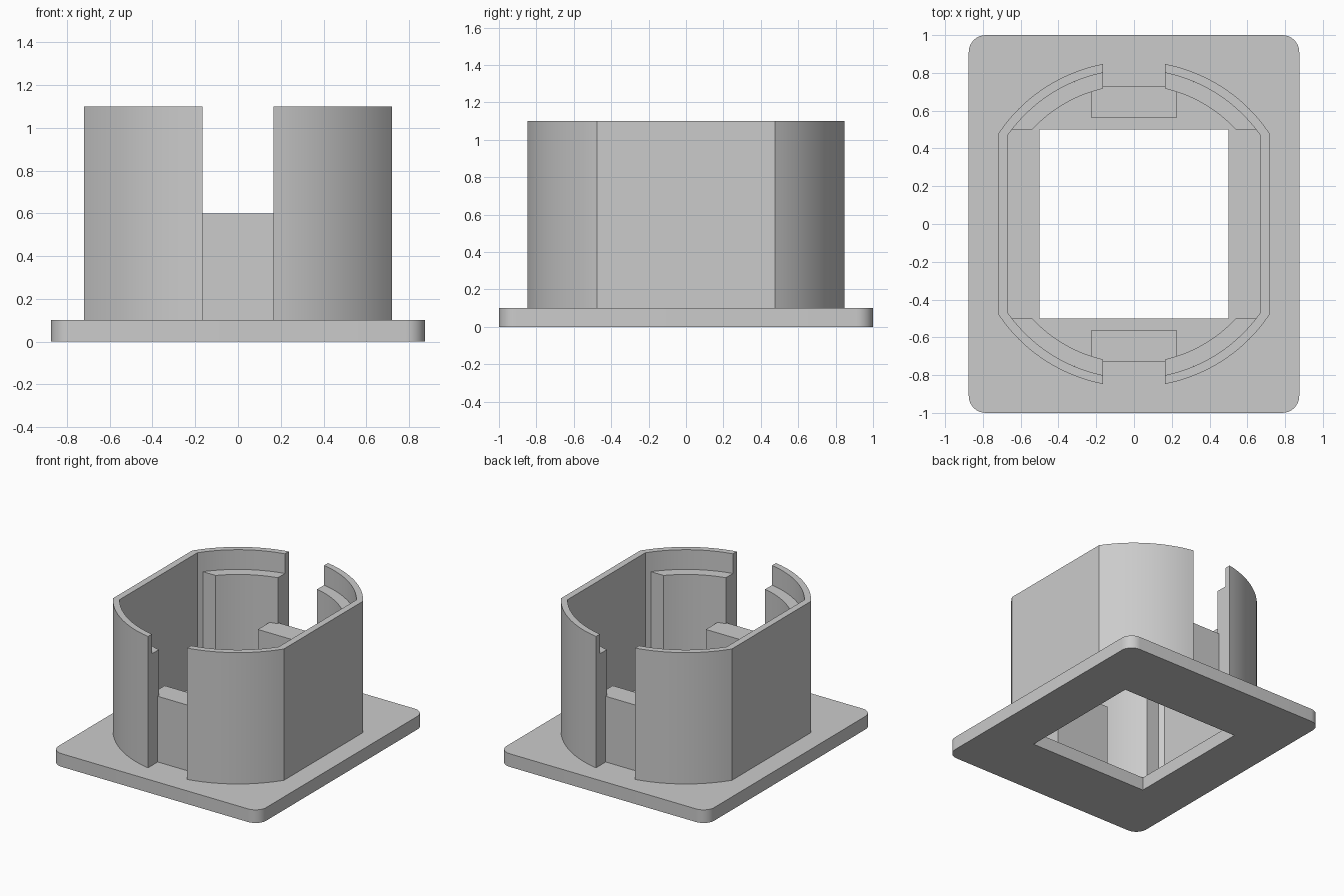
import bpy, bmesh
from math import acos, asin, cos, sin, pi, radians

cube = bpy.data.objects.get("Cube")
if cube:
    bpy.data.objects.remove(cube, do_unlink=True)

grey = bpy.data.materials.new("plain grey")
grey.use_nodes = True
colour = (0.6, 0.6, 0.6, 1)
grey.diffuse_color = colour
grey.node_tree.nodes["Principled BSDF"].inputs["Base Color"].default_value = colour

PLATE_TOP, WALL_TOP, LEDGE_TOP, STOP_TOP = 0.1, 1.1, 0.95, 0.6
R_OUT, R_IN, R_LEDGE = 0.863, 0.817, 0.735
SIDE_OUT, SIDE_IN = 0.72, 0.67     # flat sides of the wall
GAP, HOLE = 0.165, 0.5             # half widths of slot and opening


def arc(radius, start, end, steps=16, centre=(0, 0)):
    angles = [start + (end - start) * i / steps for i in range(steps + 1)]
    return [(centre[0] + radius * cos(a), centre[1] + radius * sin(a)) for a in angles]


def band(name, outer, inner, z0, z1, closed=False):
    """Solid between two outlines with equal point counts."""
    bm = bmesh.new()
    a = [bm.verts.new((x, y, z0)) for x, y in outer]
    b = [bm.verts.new((x, y, z0)) for x, y in inner]
    n = len(a)
    for i in range(n if closed else n - 1):
        j = (i + 1) % n
        bm.faces.new((a[i], a[j], b[j], b[i]))
    bmesh.ops.remove_doubles(bm, verts=bm.verts[:], dist=1e-5)
    top = bmesh.ops.extrude_face_region(bm, geom=bm.faces[:])["geom"]
    for v in top:
        if isinstance(v, bmesh.types.BMVert):
            v.co.z = z1
    bmesh.ops.recalc_face_normals(bm, faces=bm.faces[:])
    mesh = bpy.data.meshes.new(name)
    bm.to_mesh(mesh)
    bm.free()
    mesh.shade_smooth()
    mesh.set_sharp_from_angle(angle=radians(30))
    mesh.materials.append(grey)
    obj = bpy.data.objects.new(name, mesh)
    bpy.context.collection.objects.link(obj)


def flip(points, sx, sy):
    return [(x * sx, y * sy) for x, y in points]


# Base plate with rounded corners and a square opening
radius, steps = 0.09, 8
outline, opening = [], []
for k, (sx, sy) in enumerate([(1, 1), (-1, 1), (-1, -1), (1, -1)]):
    centre = (sx * (0.875 - radius), sy * (1 - radius))
    outline += arc(radius, k * pi / 2, (k + 1) * pi / 2, steps, centre)
    opening += [(sx * HOLE, sy * HOLE)] * (steps + 1)
band("base_plate", outline, opening, 0, PLATE_TOP, closed=True)


# Two curved wall halves with flat sides
def wall_line(r, side):
    upper = arc(r, acos(side / r), acos(GAP / r))
    return flip(upper, 1, -1)[::-1] + upper


for side, sx in (("left", 1), ("right", -1)):
    band(side + "_wall", flip(wall_line(R_OUT, SIDE_OUT), sx, 1),
         flip(wall_line(R_IN, SIDE_IN), sx, 1), PLATE_TOP, WALL_TOP)

    # Inner ledges thickening the curved corners
    for end, sy in (("front", -1), ("back", 1)):
        lines = [flip(arc(r, asin(HOLE / r), acos(GAP / r)), sx, sy)
                 for r in (R_IN, R_LEDGE)]
        band(f"{end}_{side}_ledge", *lines, PLATE_TOP, LEDGE_TOP)

# Low stop blocks behind the slots
for end, sy in (("front", -1), ("back", 1)):
    band(end + "_stop_block", flip([(-0.225, 0.73), (0.225, 0.73)], 1, sy),
         flip([(-0.225, 0.56), (0.225, 0.56)], 1, sy), PLATE_TOP, STOP_TOP)
